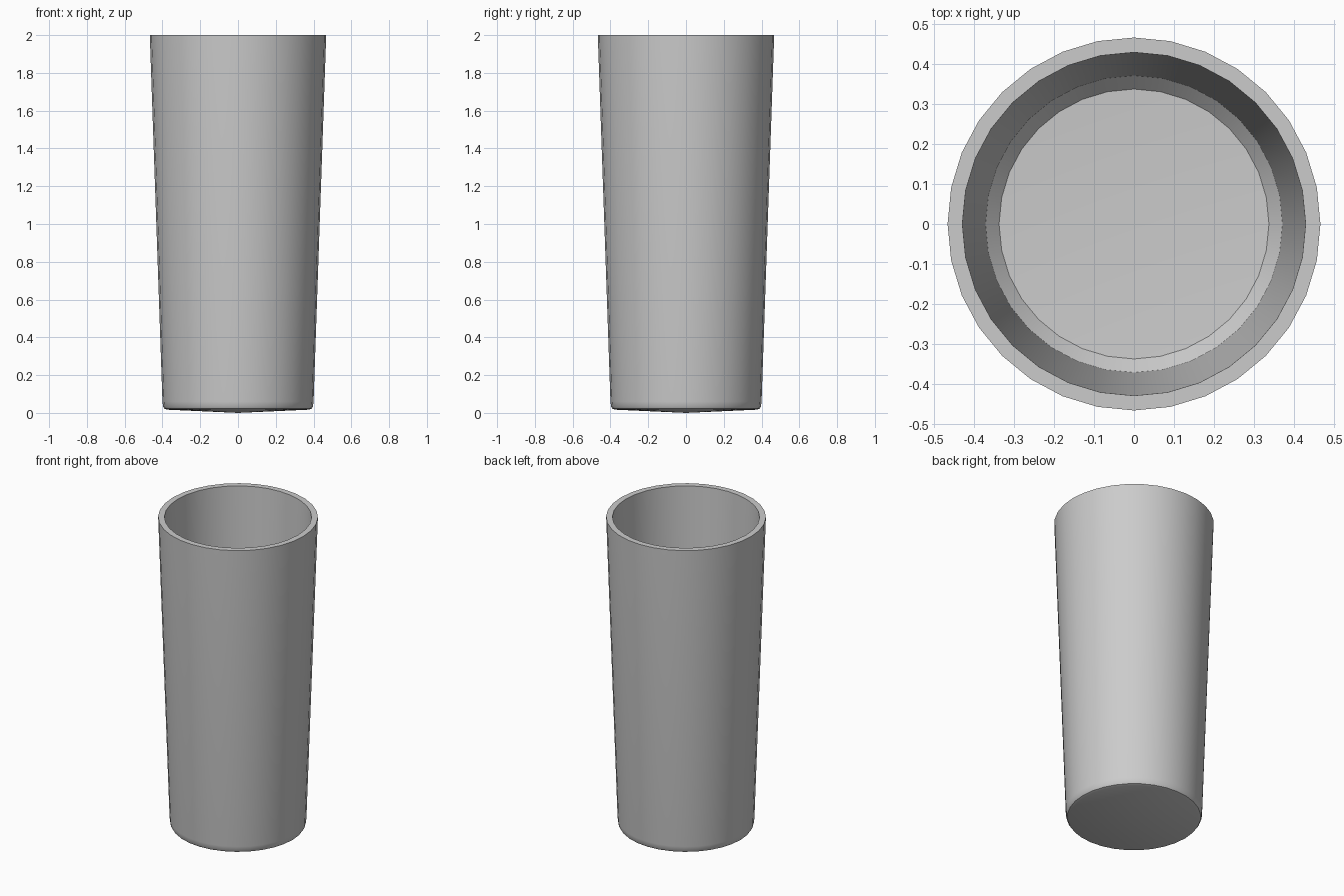
import bpy, bmesh, math

if "Cube" in bpy.data.objects:
    bpy.data.objects.remove(bpy.data.objects["Cube"])

SIDES = 32

# Half profile (radius, height): outer base, up the wall, over the rim, down to the inner floor
profile = [
    (0.0, 0.0), (0.375, 0.017), (0.39, 0.022), (0.397, 0.034), (0.40, 0.06),
    (0.467, 2.0), (0.43, 2.0),
    (0.372, 0.09), (0.338, 0.054), (0.0, 0.037),
]

# Tumbler: profile turned around z
bm = bmesh.new()
verts = [bm.verts.new((r, 0, z)) for r, z in profile]
edges = [bm.edges.new(pair) for pair in zip(verts, verts[1:])]
bmesh.ops.spin(bm, geom=verts + edges, cent=(0, 0, 0), axis=(0, 0, 1),
               angle=math.tau, steps=SIDES, use_merge=True)
bmesh.ops.remove_doubles(bm, verts=bm.verts[:], dist=0.0005)
bmesh.ops.recalc_face_normals(bm, faces=bm.faces[:])

mesh = bpy.data.meshes.new("tumbler")
bm.to_mesh(mesh)
bm.free()
cup = bpy.data.objects.new("tumbler", mesh)
bpy.context.collection.objects.link(cup)

# Smooth wall, crisp rim and base edges
bpy.context.view_layer.objects.active = cup
cup.select_set(True)
bpy.ops.object.shade_smooth_by_angle(angle=math.radians(40))
